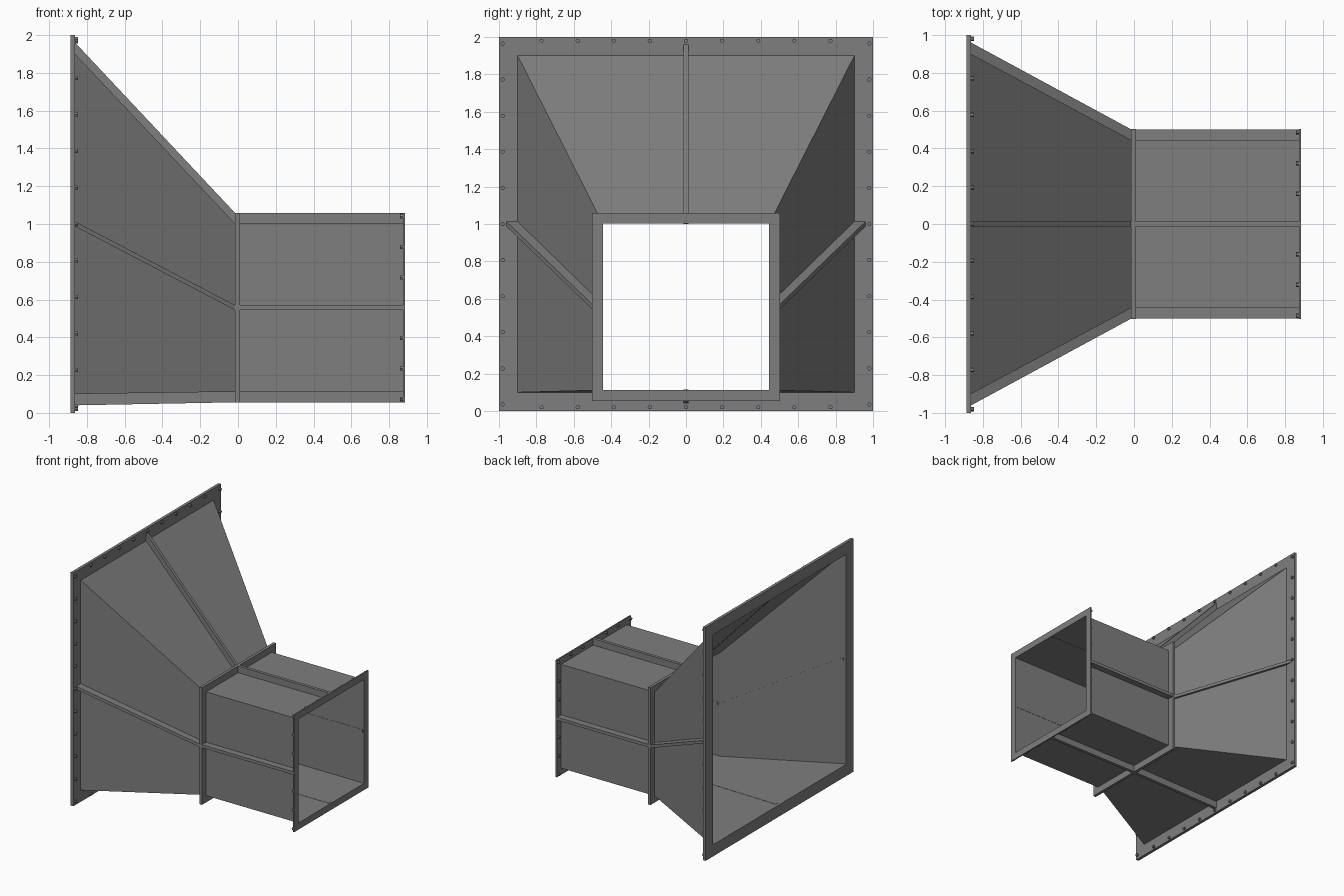
import bpy, bmesh
from mathutils import Matrix

cube = bpy.data.objects.get("Cube")
if cube:
    bpy.data.objects.remove(cube, do_unlink=True)

steel = bpy.data.materials.new("dark grey steel")
steel.use_nodes = True
GREY = (0.21, 0.21, 0.21, 1)
steel.diffuse_color = GREY
bsdf = steel.node_tree.nodes["Principled BSDF"]
bsdf.inputs["Base Color"].default_value = GREY
bsdf.inputs["Roughness"].default_value = 0.7

DUCT_Z = 0.557            # duct axis height
BIG_Z = 1.0               # large opening axis height
DUCT_IN, DUCT_OUT = 0.445, 0.502
BIG_IN, BIG_RIB, BIG_OUT = 0.9, 0.96, 1.0
X_BACK, X_BIG, X_MID0, X_MID1, X_END, X_TIP = -0.887, -0.862, -0.015, 0.01, 0.873, 0.885


def finish(name, bm):
    bmesh.ops.recalc_face_normals(bm, faces=bm.faces[:])
    mesh = bpy.data.meshes.new(name)
    bm.to_mesh(mesh)
    bm.free()
    mesh.materials.append(steel)
    obj = bpy.data.objects.new(name, mesh)
    bpy.context.collection.objects.link(obj)
    return obj


def rect(x, half, zc):
    return [(x, s * half, zc + t * half) for s, t in ((-1, -1), (1, -1), (1, 1), (-1, 1))]


def loft(name, rings, cyclic=False, caps=False):
    """Join four-point rings with quads."""
    bm = bmesh.new()
    loops = [[bm.verts.new(p) for p in ring] for ring in rings]
    pairs = list(zip(loops, loops[1:]))
    if cyclic:
        pairs.append((loops[-1], loops[0]))
    for a, b in pairs:
        for i in range(4):
            j = (i + 1) % 4
            bm.faces.new((a[i], a[j], b[j], b[i]))
    if caps:
        bm.faces.new(loops[0])
        bm.faces.new(loops[-1])
    return finish(name, bm)


def flange(name, x0, x1, inner, outer, zc):
    loft(name, [rect(x0, inner, zc), rect(x0, outer, zc),
                rect(x1, outer, zc), rect(x1, inner, zc)], cyclic=True)


def rib(name, side, start, end):
    """Flat bar on one wall; start and end are (x, wall, top, axis height)."""
    rings = []
    for x, low, high, zc in (start, end):
        ring = []
        for across, out in ((-0.013, low), (0.013, low), (0.013, high), (-0.013, high)):
            if side in ("left", "right"):
                s = 1 if side == "left" else -1
                ring.append((x, s * out, zc + across))
            else:
                s = 1 if side == "top" else -1
                ring.append((x, across, zc + s * out))
        rings.append(ring)
    loft(name, rings, caps=True)


def bolts(name, x, half_row, zc, reach, count):
    """Hexagonal heads around a square flange; side columns include the corners."""
    spots = set()
    for i in range(count):
        t = reach * (2 * i / (count - 1) - 1)
        spots |= {(-half_row, t), (half_row, t)}
        if 0 < i < count - 1:
            spots |= {(t, -half_row), (t, half_row)}
    bm = bmesh.new()
    for y, z in sorted(spots):
        bmesh.ops.create_cone(bm, cap_ends=True, segments=6, radius1=0.012, radius2=0.012,
                              depth=0.018,
                              matrix=Matrix.Translation((x, y, zc + z)) @ Matrix.Rotation(1.5708, 4, 'Y'))
    finish(name, bm)


# Sheet metal walls
loft("funnel_walls", [rect(X_BIG, BIG_IN, BIG_Z), rect(X_MID0, DUCT_IN, DUCT_Z)])
loft("duct_walls", [rect(X_MID1, DUCT_IN, DUCT_Z), rect(X_END, DUCT_IN, DUCT_Z)])

# Flanges
flange("large_flange", X_BACK, X_BIG, BIG_IN, BIG_OUT, BIG_Z)
flange("middle_flange", X_MID0, X_MID1, DUCT_IN, DUCT_OUT, DUCT_Z)
flange("end_flange", X_END, X_TIP, DUCT_IN, DUCT_OUT, DUCT_Z)

# Stiffening ribs along the middle of every wall
SINK = 0.002
for side in ("top", "bottom", "left", "right"):
    mid = (DUCT_IN - SINK, DUCT_OUT - 0.001, DUCT_Z)
    rib("funnel_rib_" + side, side, (X_BIG, BIG_IN - SINK, BIG_RIB, BIG_Z), (X_MID0, *mid))
    rib("duct_rib_" + side, side, (X_MID1, *mid), (X_END, *mid))

# Bolt heads on the inward faces of the outer flanges
bolts("large_flange_bolts", X_BIG + 0.006, 0.98, BIG_Z, 0.965, 11)
bolts("end_flange_bolts", X_END - 0.006, 0.487, DUCT_Z, 0.482, 7)
